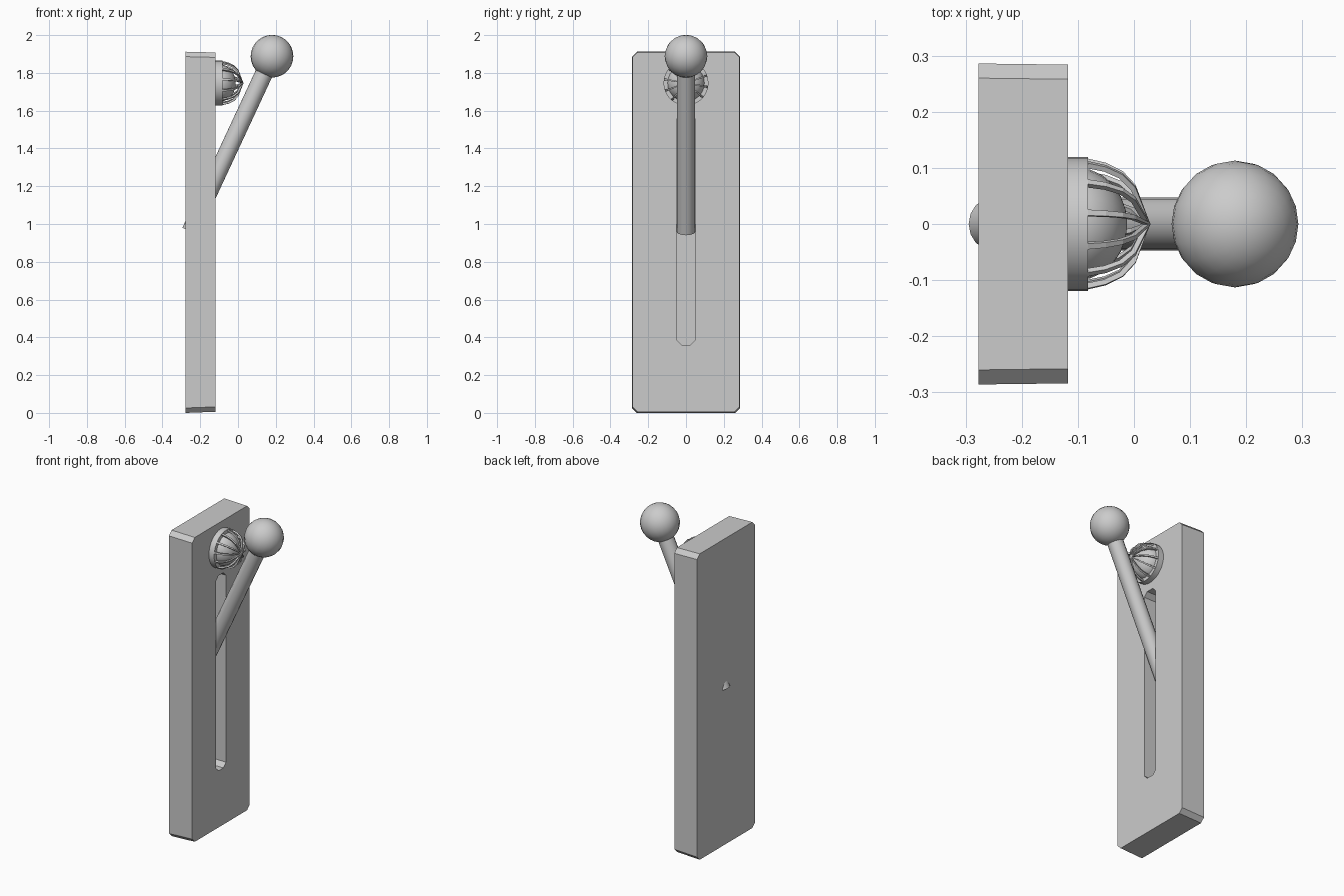
import bpy, bmesh, math
from mathutils import Vector, Matrix

if "Cube" in bpy.data.objects:
    bpy.data.objects.remove(bpy.data.objects["Cube"])


def finish(name, bm, smooth=False):
    bmesh.ops.recalc_face_normals(bm, faces=bm.faces[:])
    me = bpy.data.meshes.new(name)
    bm.to_mesh(me)
    bm.free()
    ob = bpy.data.objects.new(name, me)
    bpy.context.collection.objects.link(ob)
    if smooth:
        bpy.ops.object.select_all(action='DESELECT')
        ob.select_set(True)
        bpy.context.view_layer.objects.active = ob
        bpy.ops.object.shade_smooth_by_angle(angle=math.radians(35))
    return ob


def loft(bm, rings):
    """Closed solid through a list of rings of equal length."""
    vs = [[bm.verts.new(p) for p in r] for r in rings]
    n = len(vs[0])
    for a, b in zip(vs, vs[1:]):
        for i in range(n):
            j = (i + 1) % n
            bm.faces.new((a[i], a[j], b[j], b[i]))
    bm.faces.new(vs[0])
    bm.faces.new(vs[-1])


def octagon(x, w, z0, z1, c):
    """Rectangle in the YZ plane with cut corners."""
    return [(x, -w + c, z0), (x, w - c, z0), (x, w, z0 + c), (x, w, z1 - c),
            (x, w - c, z1), (x, -w + c, z1), (x, -w, z1 - c), (x, -w, z0 + c)]


# Back plate with a blind slot
bm = bmesh.new()
loft(bm, [octagon(-0.277, 0.286, 0.0, 1.912, 0.026),
          octagon(-0.118, 0.284, 0.006, 1.908, 0.026)])
plate = finish("wall_plate", bm)

bm = bmesh.new()
loft(bm, [octagon(-0.262, 0.05, 0.36, 1.58, 0.026),
          octagon(-0.05, 0.05, 0.36, 1.58, 0.026)])
cutter = finish("slot_cutter", bm)
cutter.hide_render = True
mod = plate.modifiers.new("slot", 'BOOLEAN')
mod.operation = 'DIFFERENCE'
mod.solver = 'EXACT'
mod.object = cutter
bpy.context.view_layer.objects.active = plate
plate.select_set(True)
bpy.ops.object.modifier_apply(modifier="slot")
bpy.data.objects.remove(cutter, do_unlink=True)

# Lever rod and ball knob
foot, top = Vector((-0.252, 0, 0.96)), Vector((0.18, 0, 1.888))
axis = top - foot
turn = axis.to_track_quat('Z', 'Y').to_matrix().to_4x4()
bm = bmesh.new()
bmesh.ops.create_cone(bm, cap_ends=True, segments=16, radius1=0.047, radius2=0.047,
                      depth=axis.length,
                      matrix=Matrix.Translation((foot + top) / 2) @ turn)
finish("lever_rod", bm, True)
bm = bmesh.new()
bmesh.ops.create_uvsphere(bm, u_segments=20, v_segments=14, radius=0.113,
                          matrix=Matrix.Translation(top) @ turn)
finish("lever_knob", bm, True)

# Lamp base and bulb: profiles of (x, radius) turned about the x axis
LAMP_Z = 1.746


def lathe(name, prof, n):
    bm = bmesh.new()
    loft(bm, [[(x, r * math.cos(2 * math.pi * i / n),
                LAMP_Z + r * math.sin(2 * math.pi * i / n)) for i in range(n)]
              for x, r in prof])
    return finish(name, bm, True)


lathe("lamp_base", [(-0.13, 0.119), (-0.082, 0.119)], 32)
bulb = [(-0.1 + 0.088 * math.sin(t), 0.1 * math.cos(t))
        for t in (math.radians(d) for d in (0, 15, 30, 45, 60, 75, 87))]
lathe("lamp_bulb", bulb, 24)

# Twelve cage ribs: a bent strip repeated around the lamp
outer = [(-0.085, 0.118), (-0.05, 0.11), (-0.02, 0.095), (0.003, 0.07), (0.029, 0.0)]
inner = [(-0.085, 0.108), (-0.053, 0.101), (-0.026, 0.088), (-0.005, 0.065), (0.019, 0.0)]
widths = [0.0055, 0.005, 0.0045, 0.004, 0.002]
bm = bmesh.new()
for k in range(12):
    a = math.radians(20 + 30 * k)
    rad = Vector((0, math.cos(a), math.sin(a)))
    tan = Vector((0, -math.sin(a), math.cos(a)))
    rings = []
    for (xo, ro), (xi, ri), w in zip(outer, inner, widths):
        o = Vector((xo, 0, LAMP_Z)) + rad * ro
        i = Vector((xi, 0, LAMP_Z)) + rad * ri
        rings.append([o - tan * w, o + tan * w, i + tan * w, i - tan * w])
    loft(bm, rings)
finish("lamp_cage", bm)
